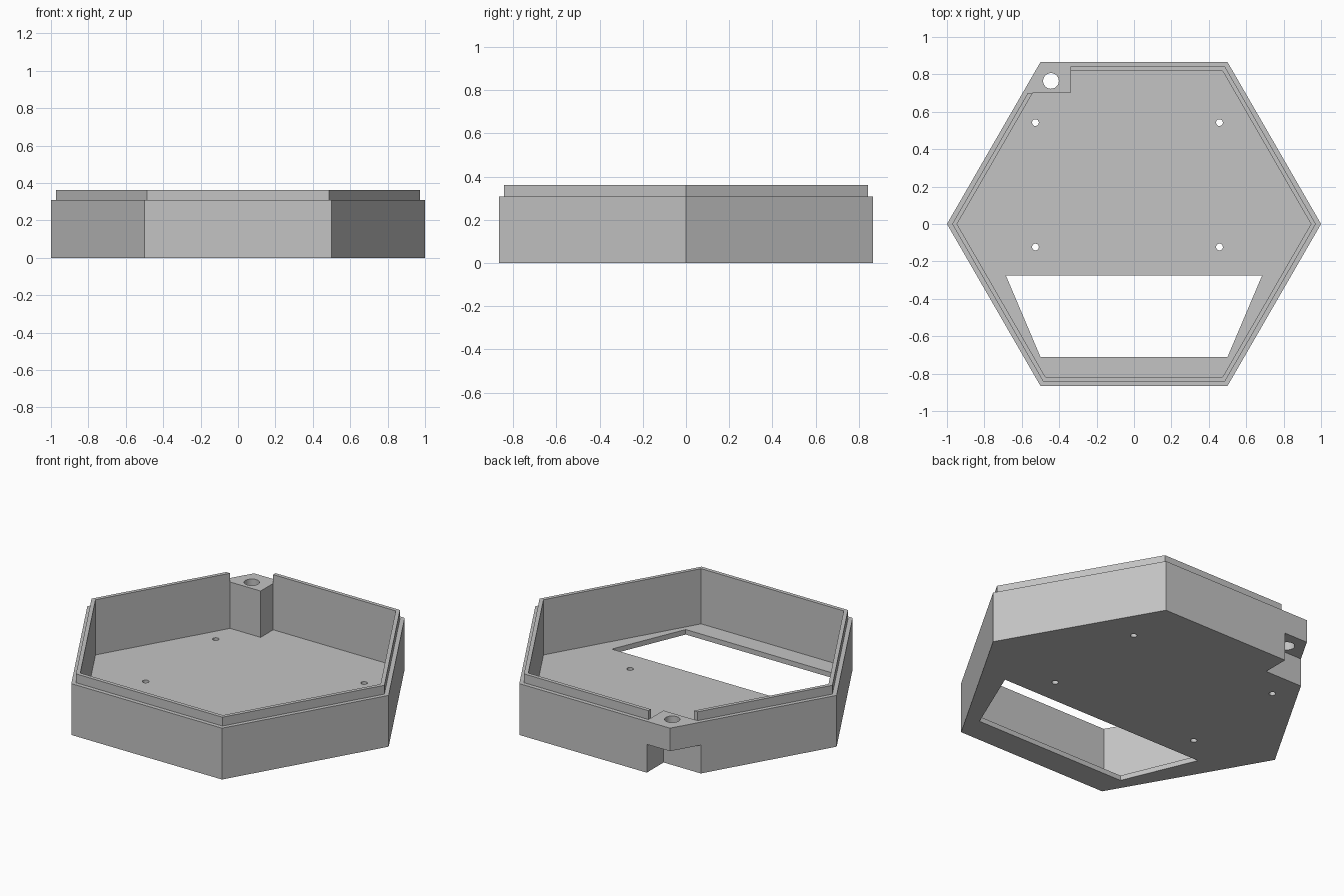
import bpy
import math

cube = bpy.data.objects.get("Cube")
if cube:
    bpy.data.objects.remove(cube, do_unlink=True)

WALL_TOP, RIM_TOP, FLOOR = 0.308, 0.361, 0.03
POST_X, POST_Y = -0.34, 0.70          # inner corner of the solid back corner
POST_WALL = 0.006

grey = bpy.data.materials.new("plain grey")
grey.use_nodes = True
grey.diffuse_color = (0.55, 0.55, 0.55, 1)
grey.node_tree.nodes["Principled BSDF"].inputs["Base Color"].default_value = (0.55, 0.55, 0.55, 1)


def prism(name, points, z0, z1):
    """Extrude a counter-clockwise outline from z0 to z1."""
    n = len(points)
    verts = [(x, y, z) for z in (z0, z1) for x, y in points]
    faces = [list(range(n))[::-1], list(range(n, 2 * n))]
    faces += [[i, (i + 1) % n, (i + 1) % n + n, i + n] for i in range(n)]
    mesh = bpy.data.meshes.new(name)
    mesh.from_pydata(verts, [], faces)
    mesh.materials.append(grey)
    obj = bpy.data.objects.new(name, mesh)
    bpy.context.collection.objects.link(obj)
    return obj


def ring(radius, sides, cx=0, cy=0):
    step = math.tau / sides
    return [(cx + radius * math.cos(i * step), cy + radius * math.sin(i * step))
            for i in range(sides)]


def clipped_hexagon(radius):
    """Hexagon whose back right corner is stepped around the post."""
    p = ring(radius, 6)
    step = [(POST_X, p[1][1]), (POST_X, POST_Y),
            (POST_Y / math.sqrt(3) - radius, POST_Y)]
    return p[:2] + step + p[3:]


def combine(target, other, operation):
    mod = target.modifiers.new(operation, 'BOOLEAN')
    mod.operation, mod.solver, mod.object = operation, 'EXACT', other
    bpy.context.view_layer.update()
    deps = bpy.context.evaluated_depsgraph_get()
    result = bpy.data.meshes.new_from_object(target.evaluated_get(deps))
    target.modifiers.clear()
    target.data = result
    bpy.data.objects.remove(other, do_unlink=True)


# Hexagonal body with the raised lip
tray = prism("hexagonal_tray", ring(1.0, 6), 0, WALL_TOP)
combine(tray, prism("lip", clipped_hexagon(0.972), WALL_TOP - 0.1, RIM_TOP), 'UNION')

# Hollow inside, leaving the floor and the corner post
combine(tray, prism("cavity", clipped_hexagon(0.946), FLOOR, 1), 'DIFFERENCE')

# Notch below the post
nx, ny = POST_X - POST_WALL, POST_Y + POST_WALL
combine(tray, prism("notch", [(-0.9, ny), (nx, ny), (nx, 1.2), (-0.9, 1.2)], -0.1, 0.17),
        'DIFFERENCE')

# Window in the floor
window = [(-0.5, -0.711), (0.5, -0.711), (0.685, -0.275), (-0.685, -0.275)]
combine(tray, prism("window", window, -0.1, 0.2), 'DIFFERENCE')

# Screw holes in the floor and the post hole
holes = [(x, y, 0.018) for x in (-0.527, 0.457) for y in (-0.123, 0.542)]
holes.append((-0.444, 0.765, 0.042))
for x, y, r in holes:
    combine(tray, prism("hole", ring(r, 32, x, y), -0.1, 0.5), 'DIFFERENCE')

# Flat walls, smooth hole sides
bpy.ops.object.select_all(action='DESELECT')
tray.select_set(True)
bpy.context.view_layer.objects.active = tray
bpy.ops.object.shade_smooth_by_angle(angle=math.radians(30))
